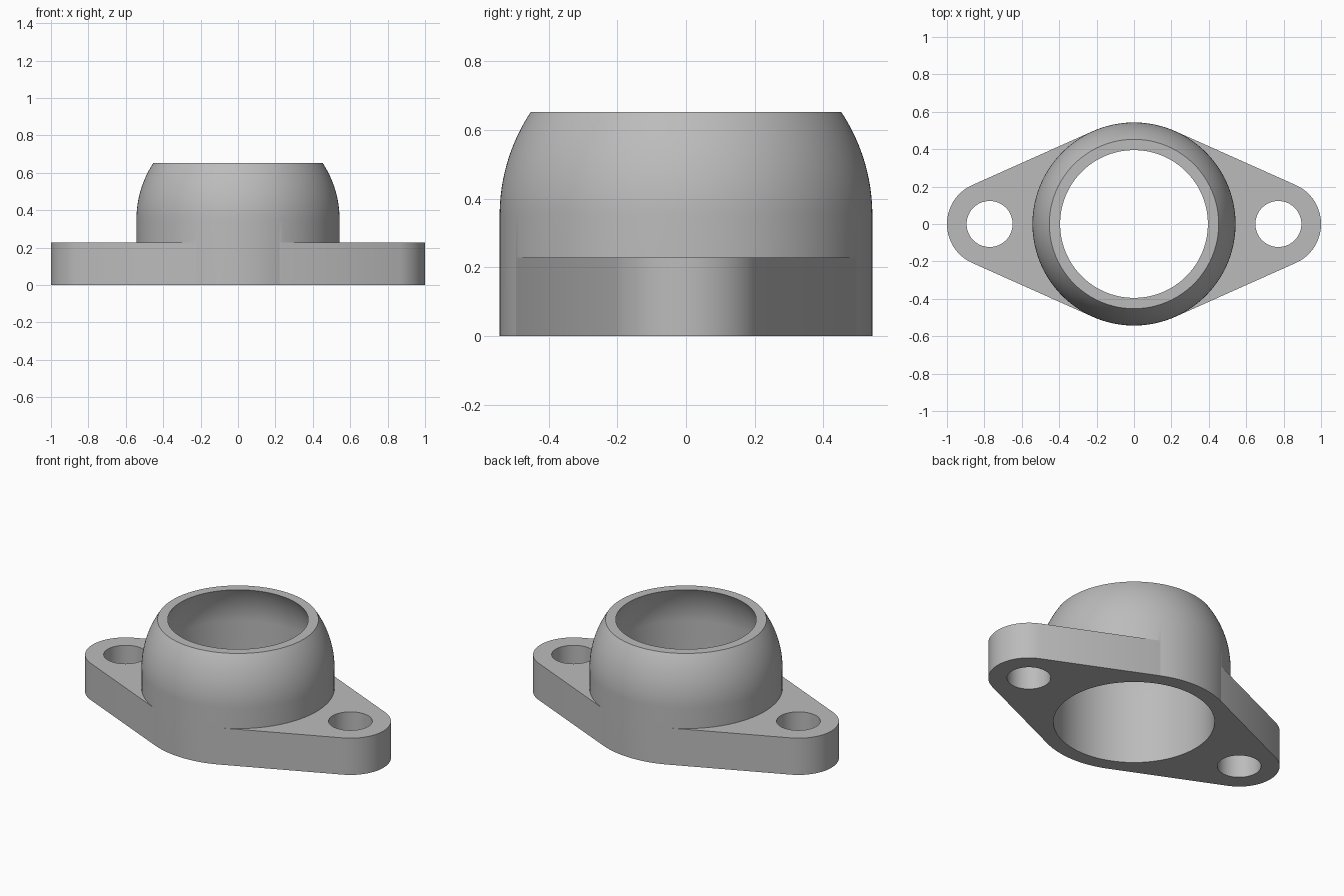
import bpy, bmesh
from math import sin, cos, pi, acos, asin, sqrt, radians

if "Cube" in bpy.data.objects:
    bpy.data.objects.remove(bpy.data.objects["Cube"], do_unlink=True)

SEGMENTS = 180
HEIGHT, PLATE_TOP = 0.652, 0.228
BODY_R, DOME_Z = 0.543, 0.352        # outer cylinder and the dome that caps it
BORE_R, BORE_TOP_R = 0.453, 0.395    # bore narrows towards its upper rim
LUG_X, LUG_R, BOLT_R = 0.772, 0.228, 0.123

grey = bpy.data.materials.new("cast grey")
grey.use_nodes = True
grey.diffuse_color = (0.5, 0.5, 0.5, 1)
grey.node_tree.nodes["Principled BSDF"].inputs["Base Color"].default_value = (0.5, 0.5, 0.5, 1)


def finish(name, bm):
    bmesh.ops.recalc_face_normals(bm, faces=bm.faces)
    mesh = bpy.data.meshes.new(name)
    bm.to_mesh(mesh)
    bm.free()
    mesh.materials.append(grey)
    obj = bpy.data.objects.new(name, mesh)
    bpy.context.collection.objects.link(obj)
    return obj


def turned(name, profile):
    """Solid of revolution from (radius, z) points, capped at both ends."""
    bm = bmesh.new()
    rings = [[bm.verts.new((r * cos(2 * pi * i / SEGMENTS), r * sin(2 * pi * i / SEGMENTS), z))
              for i in range(SEGMENTS)] for r, z in profile]
    for low, high in zip(rings, rings[1:]):
        for i in range(SEGMENTS):
            j = (i + 1) % SEGMENTS
            bm.faces.new((low[i], low[j], high[j], high[i]))
    bm.faces.new(rings[0])
    bm.faces.new(rings[-1])
    return finish(name, bm)


def prism(name, outline, z0, z1):
    bm = bmesh.new()
    face = bm.faces.new([bm.verts.new((x, y, z0)) for x, y in outline])
    up = bmesh.ops.extrude_face_region(bm, geom=[face])["geom"]
    bmesh.ops.translate(bm, vec=(0, 0, z1 - z0), verts=[v for v in up if isinstance(v, bmesh.types.BMVert)])
    return finish(name, bm)


def sphere_arc(radius, centre_z, end_z, steps=20):
    end = asin((end_z - centre_z) / radius)
    return [(radius * cos(end * i / steps), centre_z + radius * sin(end * i / steps))
            for i in range(steps + 1)]


def combine(target, other, operation):
    mod = target.modifiers.new(operation.title(), 'BOOLEAN')
    mod.operation, mod.object, mod.solver = operation, other, 'EXACT'
    other.hide_render = True
    bpy.context.view_layer.objects.active = target
    bpy.ops.object.modifier_apply(modifier=mod.name)
    bpy.data.objects.remove(other, do_unlink=True)


# Domed housing
housing = turned("flanged_housing", [(BODY_R, 0)] + sphere_arc(BODY_R, DOME_Z, HEIGHT))

# Two-lug plate: rounded ends joined by lines tangent to the housing
tangent = acos((BODY_R - LUG_R) / LUG_X)
outline = []
for side in (1, -1):
    outline.append((side * BODY_R * cos(tangent), -side * BODY_R * sin(tangent)))
    for i in range(41):
        a = tangent * (i / 20 - 1)
        outline.append((side * (LUG_X + LUG_R * cos(a)), side * LUG_R * sin(a)))
    outline.append((side * BODY_R * cos(tangent), side * BODY_R * sin(tangent)))
combine(housing, prism("lug_plate", outline, 0, PLATE_TOP), 'UNION')

# Bore, curving inwards to the upper rim
curve_z = HEIGHT - sqrt(BORE_R ** 2 - BORE_TOP_R ** 2)
bore = [(BORE_R, -0.1)] + sphere_arc(BORE_R, curve_z, HEIGHT) + [(BORE_TOP_R, HEIGHT + 0.1)]
combine(housing, turned("bore_cutter", bore), 'DIFFERENCE')

# Bolt holes
for side in (1, -1):
    circle = [(side * LUG_X + BOLT_R * cos(2 * pi * i / 64), BOLT_R * sin(2 * pi * i / 64)) for i in range(64)]
    combine(housing, prism("bolt_cutter", circle, -0.1, PLATE_TOP + 0.1), 'DIFFERENCE')

bpy.ops.object.select_all(action='DESELECT')
housing.select_set(True)
bpy.context.view_layer.objects.active = housing
bpy.ops.object.shade_smooth_by_angle(angle=radians(30))
